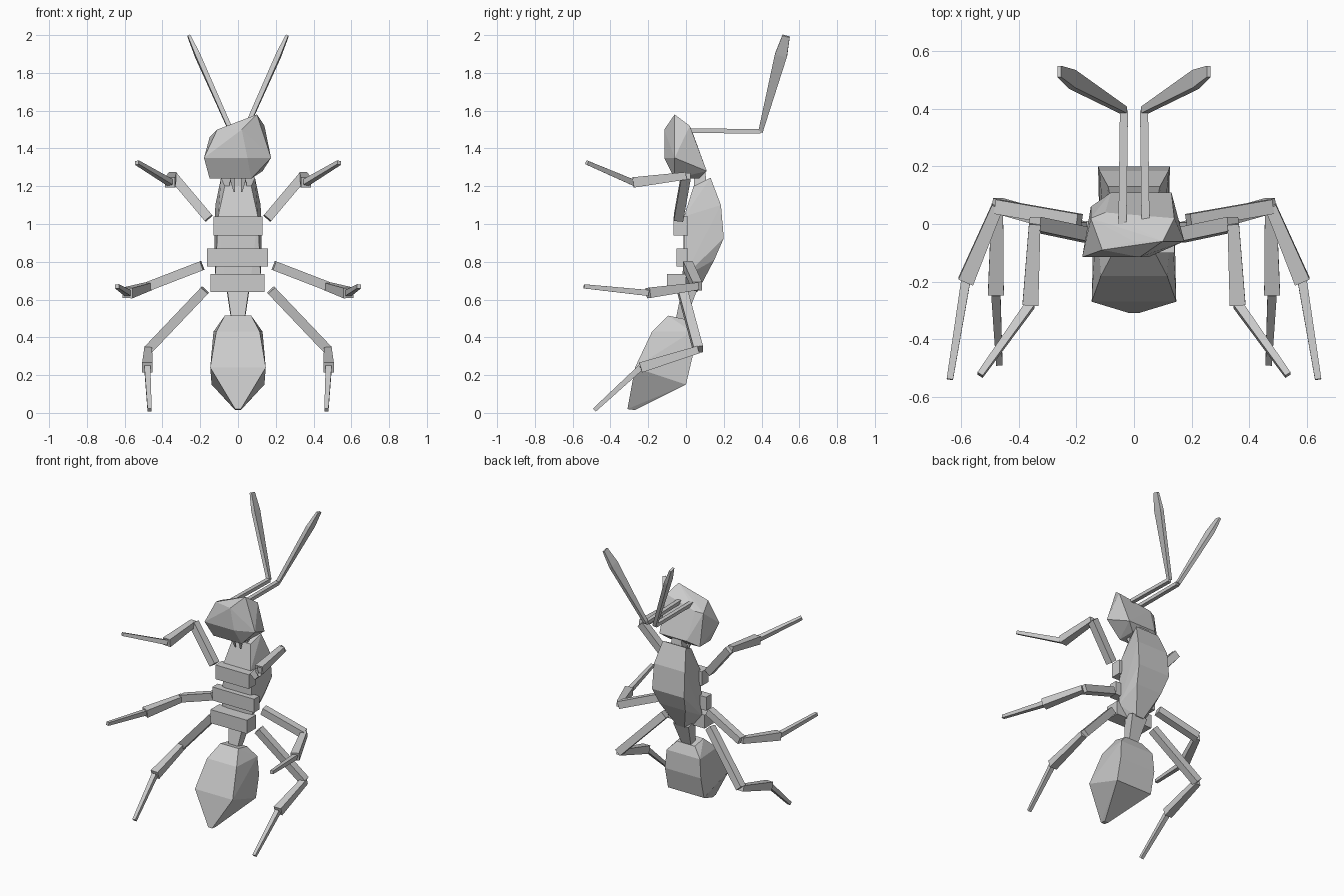
import bpy, bmesh
from mathutils import Vector

cube = bpy.data.objects.get("Cube")
if cube:
    bpy.data.objects.remove(cube, do_unlink=True)

mat = bpy.data.materials.new("light_grey")
mat.use_nodes = True
mat.diffuse_color = (0.6, 0.6, 0.6, 1)
mat.node_tree.nodes["Principled BSDF"].inputs["Base Color"].default_value = (0.6, 0.6, 0.6, 1)


def finish(name, bm):
    bmesh.ops.recalc_face_normals(bm, faces=bm.faces[:])
    mesh = bpy.data.meshes.new(name)
    bm.to_mesh(mesh)
    bm.free()
    mesh.materials.append(mat)
    obj = bpy.data.objects.new(name, mesh)
    bpy.context.collection.objects.link(obj)
    return obj


def hull(name, points, mirrored=False):
    """Faceted solid wrapped around a few corner points."""
    if mirrored:
        points = points + [(-x, y, z) for x, y, z in points]
    bm = bmesh.new()
    for p in points:
        bm.verts.new(p)
    res = bmesh.ops.convex_hull(bm, input=bm.verts[:])
    loose = {v for v in res["geom_interior"] if isinstance(v, bmesh.types.BMVert)}
    bmesh.ops.delete(bm, geom=list(loose), context='VERTS')
    return finish(name, bm)


def bar(bm, stations, side_hint=(1, 0, 0)):
    """Four-sided bar through (point, width, depth) stations on one line."""
    d = (Vector(stations[-1][0]) - Vector(stations[0][0])).normalized()
    u = Vector(side_hint)
    u = (u - d * u.dot(d)).normalized()
    w = d.cross(u)
    rings = []
    for p, a, b in stations:
        rings.append([bm.verts.new(Vector(p) + u * sx * a / 2 + w * sy * b / 2)
                      for sx, sy in ((-1, -1), (1, -1), (1, 1), (-1, 1))])
    for r, s in zip(rings, rings[1:]):
        for i in range(4):
            j = (i + 1) % 4
            bm.faces.new((r[i], r[j], s[j], s[i]))
    bm.faces.new(rings[0])
    bm.faces.new(rings[-1])


def box(name, x0, x1, y0, y1, z0, z1):
    hull(name, [(x, y, z) for x in (x0, x1) for y in (y0, y1) for z in (z0, z1)])


# Head: lopsided faceted block
hull("head", [
    (0.10, -0.06, 1.58), (0.0, -0.06, 1.54), (-0.11, -0.09, 1.50), (-0.15, 0.02, 1.46),
    (-0.18, -0.115, 1.35), (0.05, -0.115, 1.35), (0.175, -0.06, 1.35), (0.02, -0.115, 1.50),
    (0.14, 0.02, 1.52), (-0.10, 0.04, 1.47), (0.13, 0.11, 1.28), (-0.08, 0.11, 1.28),
    (-0.15, 0.06, 1.24), (-0.15, -0.06, 1.24), (0.07, -0.06, 1.24), (0.07, 0.07, 1.24)])

# Neck
bm = bmesh.new()
bar(bm, [((0, 0.07, 1.29), 0.07, 0.06), ((0, 0.08, 1.17), 0.10, 0.07)])
finish("neck", bm)

# Thorax: flat-backed capsule
hull("thorax", [
    (0.09, 0.13, 1.245), (0.12, 0.185, 1.10), (0.125, 0.20, 0.925), (0.10, 0.15, 0.81),
    (0.03, 0.06, 0.64), (0.07, 0.04, 1.20), (0.105, -0.01, 1.04), (0.12, -0.01, 0.72),
    (0.06, -0.02, 0.64)], True)

# Plates carrying the legs
box("front_leg_plate", -0.13, 0.13, -0.065, 0.01, 0.94, 1.04)
box("middle_leg_plate", -0.165, 0.16, -0.05, 0.01, 0.775, 0.87)
box("hind_leg_plate", -0.145, 0.14, -0.10, 0.0, 0.64, 0.735)

# Waist
bm = bmesh.new()
bar(bm, [((0, 0.02, 0.66), 0.12, 0.08), ((0, -0.03, 0.49), 0.07, 0.05)])
finish("waist", bm)

# Abdomen: faceted drop with the tip at the front
hull("abdomen", [
    (0.07, -0.095, 0.515), (0.07, 0.0, 0.495), (0.115, -0.18, 0.43), (0.13, 0.03, 0.43),
    (0.147, -0.27, 0.24), (0.14, 0.035, 0.30), (0.14, 0.0, 0.15),
    (0.015, -0.31, 0.02), (0.015, -0.27, 0.015)], True)

# Leg joints on the left side: hip, knee, ankle, toe
legs = {
    "front": [(0.155, -0.04, 1.03), (0.345, 0.0, 1.255), (0.36, -0.28, 1.22), (0.535, -0.525, 1.325)],
    "middle": [(0.19, 0.01, 0.78), (0.475, 0.06, 0.67), (0.585, -0.20, 0.635), (0.64, -0.54, 0.67)],
    "hind": [(0.175, -0.02, 0.65), (0.475, 0.065, 0.335), (0.48, -0.24, 0.24), (0.468, -0.485, 0.015)],
}
widths = [(0.05, 0.05), (0.04, 0.055), (0.032, 0.022)]

for s, side in ((1, "left"), (-1, "right")):
    for leg, joints in legs.items():
        bm = bmesh.new()
        pts = [(s * x, y, z) for x, y, z in joints]
        for i, (a, b) in enumerate(widths):
            hint = (0, 1, 0) if i == 0 else (1, 0, 0)
            bar(bm, [(pts[i], a, a), (pts[i + 1], b, b)], hint)
        finish(f"{side}_{leg}_leg", bm)

    # Antenna: straight stalk, then a blade widening toward its end
    base, elbow, tip = (Vector((s * x, y, z)) for x, y, z in
                        ((0.04, 0.0, 1.495), (0.035, 0.395, 1.49), (0.26, 0.53, 1.995)))
    bm = bmesh.new()
    bar(bm, [(base, 0.028, 0.024), (elbow, 0.028, 0.024)])
    bar(bm, [(elbow, 0.024, 0.024), (elbow.lerp(tip, 0.8), 0.026, 0.065), (tip, 0.014, 0.04)])
    finish(f"{side}_antenna", bm)

    # Small mandible under the head
    bm = bmesh.new()
    bar(bm, [((s * 0.03, -0.01, 1.25), 0.03, 0.03), ((s * 0.02, 0.0, 1.17), 0.006, 0.006)])
    finish(f"{side}_mandible", bm)
